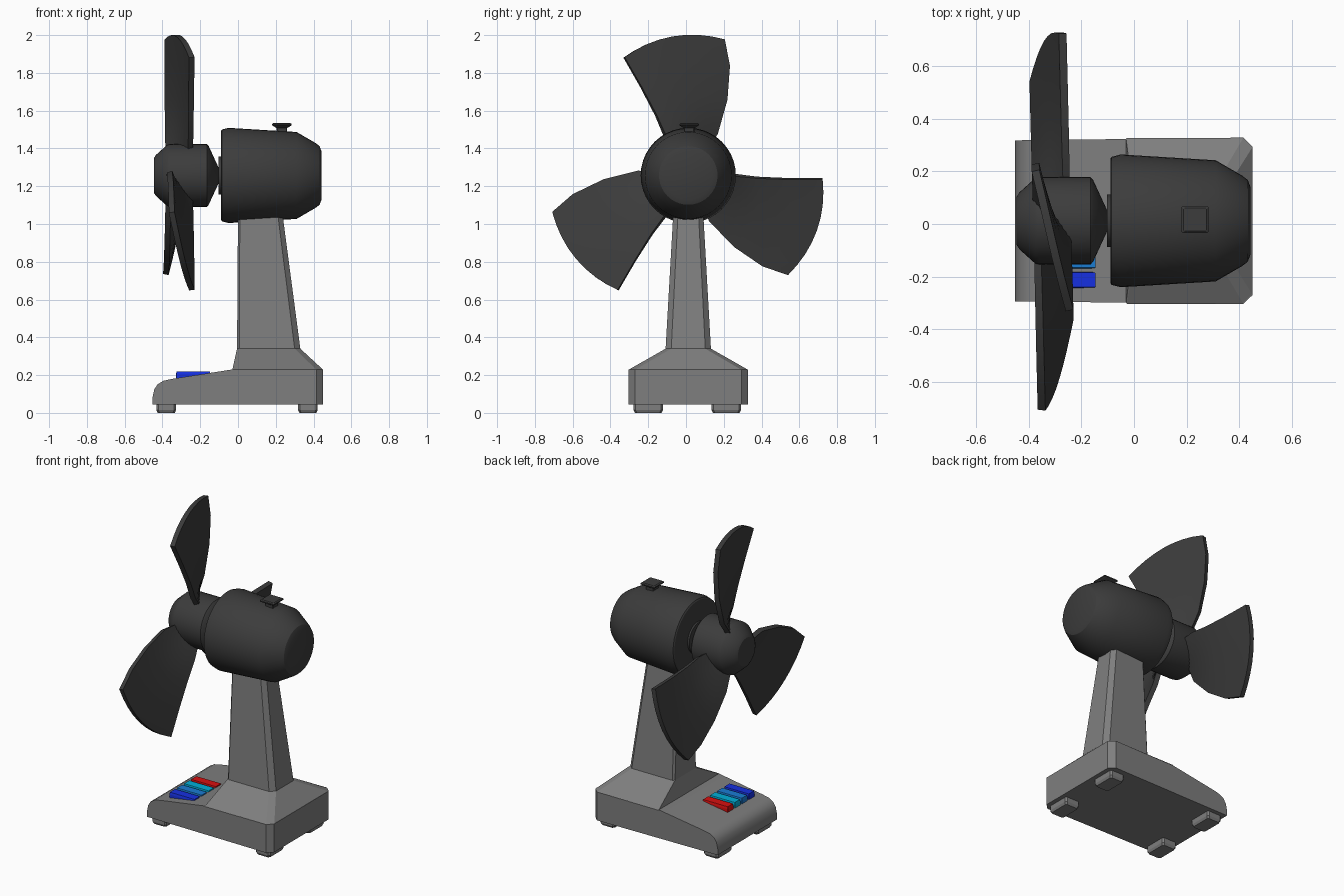
import bpy, bmesh, math
from mathutils import Vector

if "Cube" in bpy.data.objects:
    bpy.data.objects.remove(bpy.data.objects["Cube"])

CY, CZ = 0.012, 1.257          # fan axis (runs along x)


def mat(name, r, g, b):
    m = bpy.data.materials.new(name)
    m.diffuse_color = (r, g, b, 1)
    m.use_nodes = True
    m.node_tree.nodes["Principled BSDF"].inputs["Base Color"].default_value = m.diffuse_color
    return m


GREY = mat("mid_grey", 0.21, 0.21, 0.21)
DARK = mat("charcoal", 0.045, 0.045, 0.045)
NAVY = mat("deep_blue", 0.008, 0.03, 0.75)
BLUE = mat("medium_blue", 0.01, 0.2, 0.65)
CYAN = mat("cyan", 0.0, 0.42, 0.68)
RED = mat("red", 0.68, 0.005, 0.005)


def finish(name, bm, material, smooth=True):
    bmesh.ops.recalc_face_normals(bm, faces=bm.faces[:])
    me = bpy.data.meshes.new(name)
    bm.to_mesh(me)
    bm.free()
    me.materials.append(material)
    ob = bpy.data.objects.new(name, me)
    bpy.context.collection.objects.link(ob)
    if smooth:
        bpy.ops.object.select_all(action='DESELECT')
        ob.select_set(True)
        bpy.context.view_layer.objects.active = ob
        bpy.ops.object.shade_smooth_by_angle(angle=math.radians(28))
    return ob


def loft(rings):
    """Bridge rings of equal length and cap both ends."""
    bm = bmesh.new()
    vs = [[bm.verts.new(p) for p in ring] for ring in rings]
    n = len(vs[0])
    for a, b in zip(vs, vs[1:]):
        for i in range(n):
            j = (i + 1) % n
            bm.faces.new((a[i], a[j], b[j], b[i]))
    bm.faces.new(vs[0])
    bm.faces.new(vs[-1])
    return bm


def lathe(name, profile, n=40):
    """Turned part around the fan axis; profile holds (x, radius)."""
    rings = [[(x, CY + r * math.cos(t), CZ + r * math.sin(t))
              for t in (2 * math.pi * i / n for i in range(n))]
             for x, r in profile]
    return finish(name, loft(rings), DARK)


def chamfer_rect(x0, x1, y0, y1, z, cf, cb):
    """Rectangle with cut corners, cf at the -x end and cb at the +x end."""
    return [(x0 + cf, y0, z), (x1 - cb, y0, z), (x1, y0 + cb, z), (x1, y1 - cb, z),
            (x1 - cb, y1, z), (x0 + cf, y1, z), (x0, y1 - cf, z), (x0, y0 + cf, z)]


# Base slab: side profile pulled across y, slightly wider towards +x
side = [(-0.452, 0.045), (-0.452, 0.085), (-0.443, 0.125), (-0.425, 0.152), (-0.395, 0.17),
        (-0.35, 0.18), (-0.03, 0.23), (0.45, 0.23), (0.45, 0.045)]
base = loft([[(x, CY + s * (0.311 + 0.012 * x), z) for x, z in side] for s in (-1, 1)])
bmesh.ops.bevel(base, geom=[e for e in base.edges
                            if all(v.co.x > 0.44 for v in e.verts)
                            and abs(e.verts[0].co.z - e.verts[1].co.z) > 0.1],
                offset=0.035, segments=1, affect='EDGES')
finish("base", base, GREY)

# Sloped shoulder and tapered pillar
finish("pillar", loft([
    chamfer_rect(-0.03, 0.45, CY - 0.315, CY + 0.315, 0.229, 0.003, 0.035),
    chamfer_rect(-0.005, 0.33, CY - 0.12, CY + 0.12, 0.34, 0.012, 0.03),
    chamfer_rect(0.0, 0.232, CY - 0.078, CY + 0.078, 1.08, 0.01, 0.025)]), GREY, False)

# Feet
for x in (-0.38, 0.37):
    for y in (-0.2, 0.213):
        finish("foot", loft([
            chamfer_rect(x - 0.045, x + 0.045, y - 0.07, y + 0.07, 0.0, 0.01, 0.01),
            chamfer_rect(x - 0.052, x + 0.052, y - 0.078, y + 0.078, 0.015, 0.01, 0.01),
            chamfer_rect(x - 0.052, x + 0.052, y - 0.078, y + 0.078, 0.05, 0.01, 0.01)]),
            GREY, False)

# Speed buttons
for i, m in enumerate((NAVY, BLUE, CYAN, RED)):
    y = -0.212 + 0.073 * i
    finish("button", loft([
        chamfer_rect(-0.328, -0.147, y - 0.03, y + 0.03, 0.17, 0.002, 0.002),
        chamfer_rect(-0.328, -0.147, y - 0.03, y + 0.03, 0.205, 0.002, 0.002),
        chamfer_rect(-0.325, -0.147, y - 0.027, y + 0.027, 0.219, 0.002, 0.002)]), m, False)

# Motor housing, neck plate, shaft and hub
lathe("motor_housing", [(-0.09, 0.235), (-0.085, 0.243), (-0.05, 0.252), (0.31, 0.23),
                        (0.41, 0.172), (0.432, 0.155), (0.442, 0.128)])
lathe("neck_plate", [(-0.102, 0.1), (-0.08, 0.1)])
lathe("shaft", [(-0.15, 0.035), (-0.09, 0.035)], 16)
lathe("hub", [(-0.446, 0.09), (-0.435, 0.108), (-0.375, 0.162), (-0.36, 0.166),
              (-0.165, 0.166), (-0.155, 0.155), (-0.102, 0.04)])

# Blades: two edge curves (y, z from the axis), swept in polar steps between them
EDGE_A = [(-0.05, 0.1), (-0.12, 0.2), (-0.172, 0.32), (-0.25, 0.468), (-0.34, 0.625)]
EDGE_B = [(0.06, 0.1), (0.15, 0.22), (0.203, 0.4), (0.217, 0.58), (0.19, 0.72)]
STEPS = 8
for k in range(3):
    bm = bmesh.new()
    grid = []
    for s, (a, b) in enumerate(zip(EDGE_A, EDGE_B)):
        a0, b0 = math.atan2(a[1], a[0]), math.atan2(b[1], b[0])
        ra, rb = Vector(a).length, Vector(b).length
        row = []
        for i in range(STEPS + 1):
            v = i / STEPS
            t = a0 + (b0 - a0) * v + k * 2 * math.pi / 3
            r = ra + (rb - ra) * v + 0.012 * math.sin(math.pi * v) * s / 4
            y, z = r * math.cos(t), r * math.sin(t)
            x = -0.253 - 0.116 * v - 0.025 * y
            row.append(bm.verts.new((x, CY + y, CZ + z)))
        grid.append(row)
    for p, q in zip(grid, grid[1:]):
        for i in range(STEPS):
            bm.faces.new((p[i], p[i + 1], q[i + 1], q[i]))
    blade = finish("blade", bm, DARK)
    mod = blade.modifiers.new("thickness", 'SOLIDIFY')
    mod.thickness, mod.offset = 0.03, 0
    bpy.ops.object.modifier_apply(modifier=mod.name)
    bpy.ops.object.shade_smooth_by_angle(angle=math.radians(28))

# Swing knob on top of the motor
finish("swing_knob", loft([
    chamfer_rect(x - h, x + h, 0.017 - h, 0.017 + h, z, 0.004, 0.004)
    for x, h, z in ((0.232, 0.028, 1.46), (0.232, 0.028, 1.508), (0.232, 0.045, 1.518),
                    (0.232, 0.051, 1.523), (0.232, 0.051, 1.53), (0.232, 0.044, 1.535))]),
    DARK, False)
